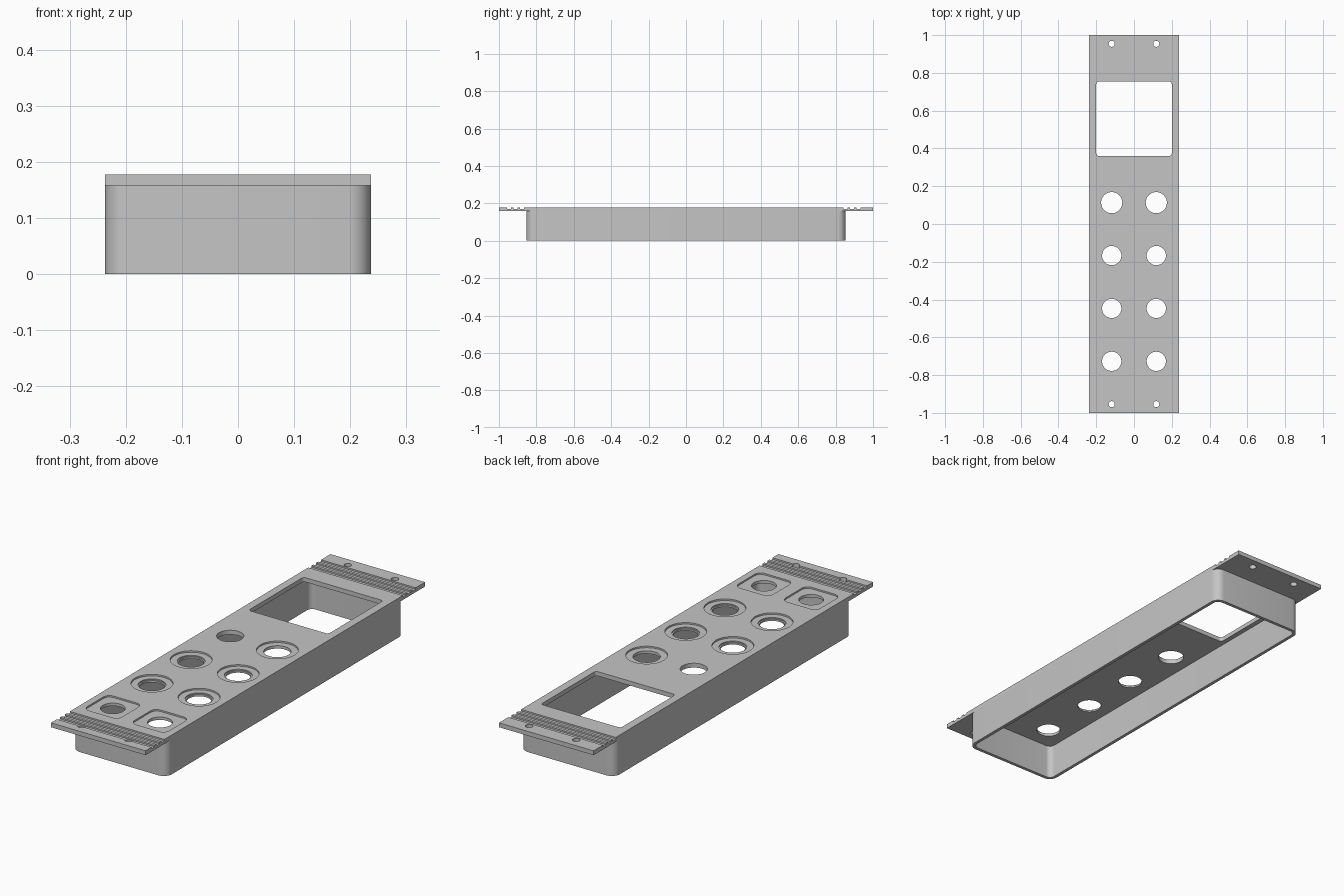
import bpy, bmesh
from math import cos, sin, pi, radians

cube = bpy.data.objects.get("Cube")
if cube:
    bpy.data.objects.remove(cube, do_unlink=True)

HALF_W, HALF_L = 0.237, 1.0
TOP, UNDER = 0.178, 0.158
HOLE_X = 0.118

grey = bpy.data.materials.new("light grey")
grey.use_nodes = True
grey.diffuse_color = (0.56, 0.56, 0.56, 1)
grey.node_tree.nodes["Principled BSDF"].inputs["Base Color"].default_value = grey.diffuse_color


def rounded(cx, cy, hx, hy, r, steps=8):
    """Outline of a rounded rectangle, counter-clockwise."""
    pts = []
    for i, (sx, sy) in enumerate(((1, 1), (-1, 1), (-1, -1), (1, -1))):
        for k in range(steps + 1):
            a = (i + k / steps) * pi / 2
            pts.append((cx + sx * (hx - r) + r * cos(a), cy + sy * (hy - r) + r * sin(a)))
    return pts


def circle(cx, cy, r, n=48):
    return [(cx + r * cos(2 * pi * k / n), cy + r * sin(2 * pi * k / n)) for k in range(n)]


def rect(cx, cy, hx, hy):
    return [(cx + sx * hx, cy + sy * hy) for sx, sy in ((1, 1), (-1, 1), (-1, -1), (1, -1))]


def make_object(name, bm):
    bmesh.ops.recalc_face_normals(bm, faces=bm.faces)
    mesh = bpy.data.meshes.new(name)
    bm.to_mesh(mesh)
    bm.free()
    mesh.materials.append(grey)
    obj = bpy.data.objects.new(name, mesh)
    bpy.context.collection.objects.link(obj)
    return obj


def prisms(name, outlines, z0, z1):
    """One object made of separate upright prisms."""
    bm = bmesh.new()
    for pts in outlines:
        low = [bm.verts.new((x, y, z0)) for x, y in pts]
        high = [bm.verts.new((x, y, z1)) for x, y in pts]
        bm.faces.new(low[::-1])
        bm.faces.new(high)
        for i in range(len(pts)):
            j = (i + 1) % len(pts)
            bm.faces.new((low[i], low[j], high[j], high[i]))
    return make_object(name, bm)


def select_only(obj):
    bpy.ops.object.select_all(action='DESELECT')
    obj.select_set(True)
    bpy.context.view_layer.objects.active = obj


def cut(target, outlines, depth):
    """Sink the outlines into the top of the target."""
    cutter = prisms("cutter", outlines, TOP - depth, TOP + 0.05)
    cutter.hide_render = True
    mod = target.modifiers.new("cut", 'BOOLEAN')
    mod.operation, mod.solver, mod.object = 'DIFFERENCE', 'EXACT', cutter
    select_only(target)
    bpy.ops.object.modifier_apply(modifier=mod.name)
    bpy.data.objects.remove(cutter, do_unlink=True)


# Mounting plate
plate = prisms("mounting_plate", [rect(0, 0, HALF_W, HALF_L)], UNDER, TOP)

# Through holes: window, screw holes and four rows of round holes
rows = (0.113, -0.167, -0.447, -0.727)
through = [rounded(0, 0.557, 0.2, 0.197, 0.014)]
recesses, steps = [], []
for x in (-HOLE_X, HOLE_X):
    through += [circle(x, y, 0.016, 24) for y in (-0.954, 0.954)]
    for i, y in enumerate(rows):
        through.append(circle(x, y, 0.056 if i == 0 else 0.051))
        if i == 3:
            recesses.append(rounded(x, y, 0.087, 0.087, 0.03))
        elif i > 0 or x > 0:
            recesses.append(circle(x, y, 0.086))
        if i in (1, 2):
            steps.append(circle(x, y, 0.057))
cut(plate, through, 0.1)

# Shallow recesses and inner steps round the holes
cut(plate, recesses, 0.007)
cut(plate, steps, 0.012)

# Three cross grooves at each end
grooves = [rect(0, start + 0.035 * k, HALF_W + 0.05, 0.011)
           for start in (-0.946, 0.852) for k in range(3)]
cut(plate, grooves, 0.007)

# Hollow housing, open at the bottom and closed above by the plate
bm = bmesh.new()
WALL = 0.015
outer = rounded(0, 0, HALF_W, 0.852, 0.04)
inner = rounded(0, 0, HALF_W - WALL, 0.852 - WALL, 0.025)
loops = [[bm.verts.new((x, y, z)) for x, y in pts]
         for pts, z in ((outer, UNDER), (outer, 0), (inner, 0), (inner, UNDER))]
for a, b in zip(loops, loops[1:] + loops[:1]):
    for i in range(len(a)):
        j = (i + 1) % len(a)
        bm.faces.new((a[i], a[j], b[j], b[i]))
housing = make_object("housing", bm)

for obj in (plate, housing):
    select_only(obj)
    bpy.ops.object.shade_smooth_by_angle(angle=radians(30))
